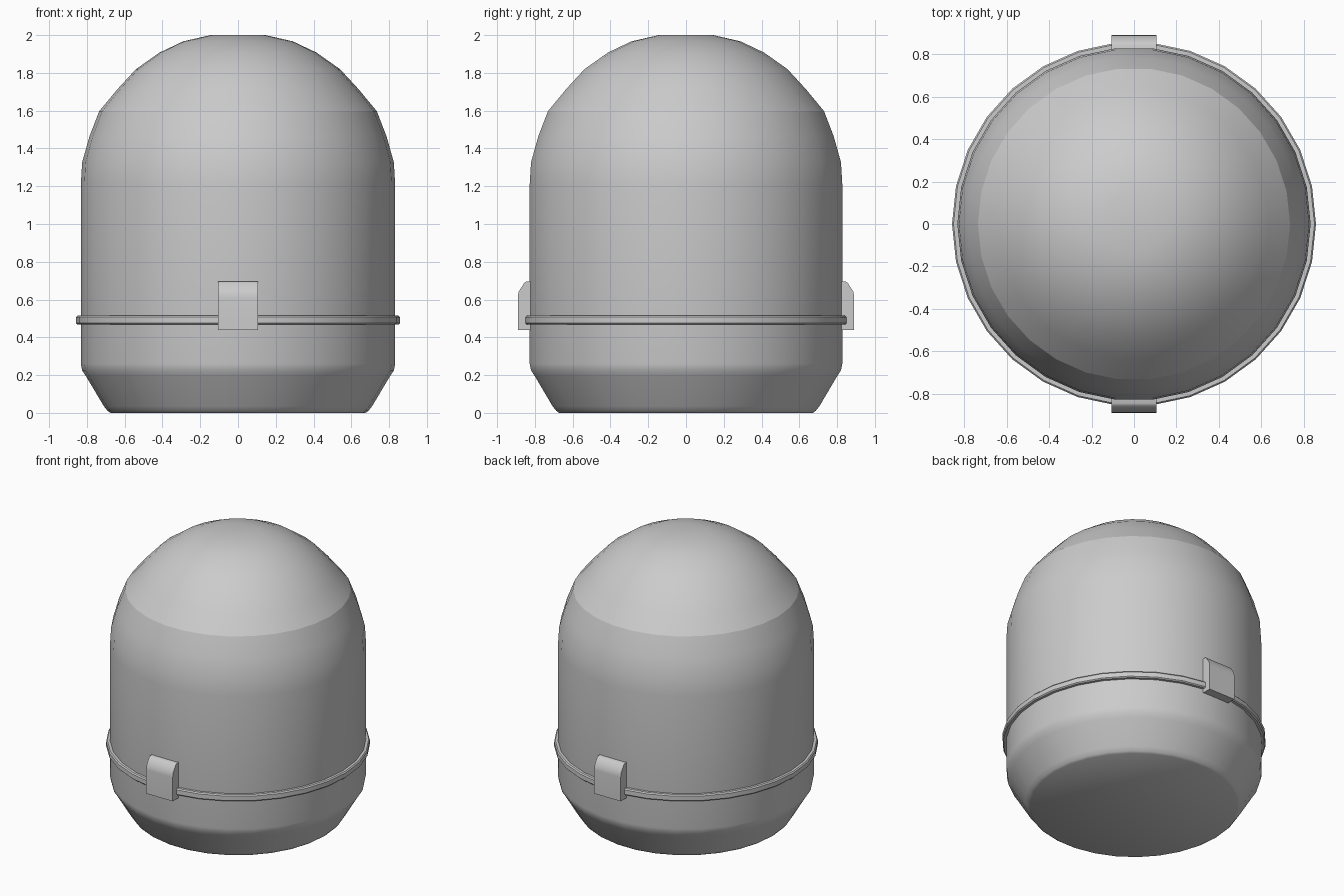
import bpy, bmesh, math

if "Cube" in bpy.data.objects:
    bpy.data.objects.remove(bpy.data.objects["Cube"])

SEGMENTS = 30

grey = bpy.data.materials.new("light_grey")
grey.diffuse_color = (0.6, 0.6, 0.6, 1)
grey.use_nodes = True
grey.node_tree.nodes["Principled BSDF"].inputs["Base Color"].default_value = grey.diffuse_color


def finish(name, bm, seam_z=None, angle=35):
    """Smooth shade, keep sharp creases and an optional horizontal seam."""
    bmesh.ops.recalc_face_normals(bm, faces=bm.faces)
    for f in bm.faces:
        f.smooth = True
    for e in bm.edges:
        seam = seam_z is not None and all(abs(v.co.z - seam_z) < 1e-4 for v in e.verts)
        e.smooth = not (seam or e.calc_face_angle(0) > math.radians(angle))
    mesh = bpy.data.meshes.new(name)
    bm.to_mesh(mesh)
    bm.free()
    mesh.materials.append(grey)
    obj = bpy.data.objects.new(name, mesh)
    bpy.context.collection.objects.link(obj)
    return obj


def lathe(name, profile, closed=False, seam_z=None):
    """Spin an (r, z) profile about z; open profiles get end caps."""
    bm = bmesh.new()
    rings = []
    for r, z in profile:
        rings.append([bm.verts.new((r * math.cos(a), r * math.sin(a), z))
                      for a in (2 * math.pi * i / SEGMENTS for i in range(SEGMENTS))])
    pairs = list(zip(rings, rings[1:]))
    if closed:
        pairs.append((rings[-1], rings[0]))
    else:
        bm.faces.new(rings[0])
        bm.faces.new(rings[-1])
    for a, b in pairs:
        for i in range(SEGMENTS):
            j = (i + 1) % SEGMENTS
            bm.faces.new((a[i], a[j], b[j], b[i]))
    return finish(name, bm, seam_z)


# Domed shell with a rounded, tapered foot
lathe("domed_body", [
    (0.675, 0.0), (0.69, 0.01), (0.71, 0.035), (0.805, 0.195), (0.825, 0.225),
    (0.832, 0.26), (0.832, 1.21), (0.825, 1.327), (0.786, 1.465), (0.735, 1.597),
    (0.638, 1.714), (0.54, 1.82), (0.415, 1.908), (0.29, 1.967), (0.145, 2.0),
], seam_z=1.597)

# Thin band where lid and base meet
lathe("seam_band", [
    (0.82, 0.468), (0.85, 0.468), (0.857, 0.475), (0.857, 0.507),
    (0.85, 0.515), (0.82, 0.515),
], closed=True)


# Front and back latches: side profile extruded across x
def latch(name, side):
    profile = [(0.80, 0.44), (0.89, 0.44), (0.89, 0.61), (0.887, 0.64),
               (0.855, 0.69), (0.845, 0.695), (0.80, 0.695)]
    bm = bmesh.new()
    face = bm.faces.new([bm.verts.new((-0.105, side * y, z)) for y, z in profile])
    out = bmesh.ops.extrude_face_region(bm, geom=[face])
    for v in out["geom"]:
        if isinstance(v, bmesh.types.BMVert):
            v.co.x = 0.105
    return finish(name, bm)


latch("front_latch", -1)
latch("back_latch", 1)
